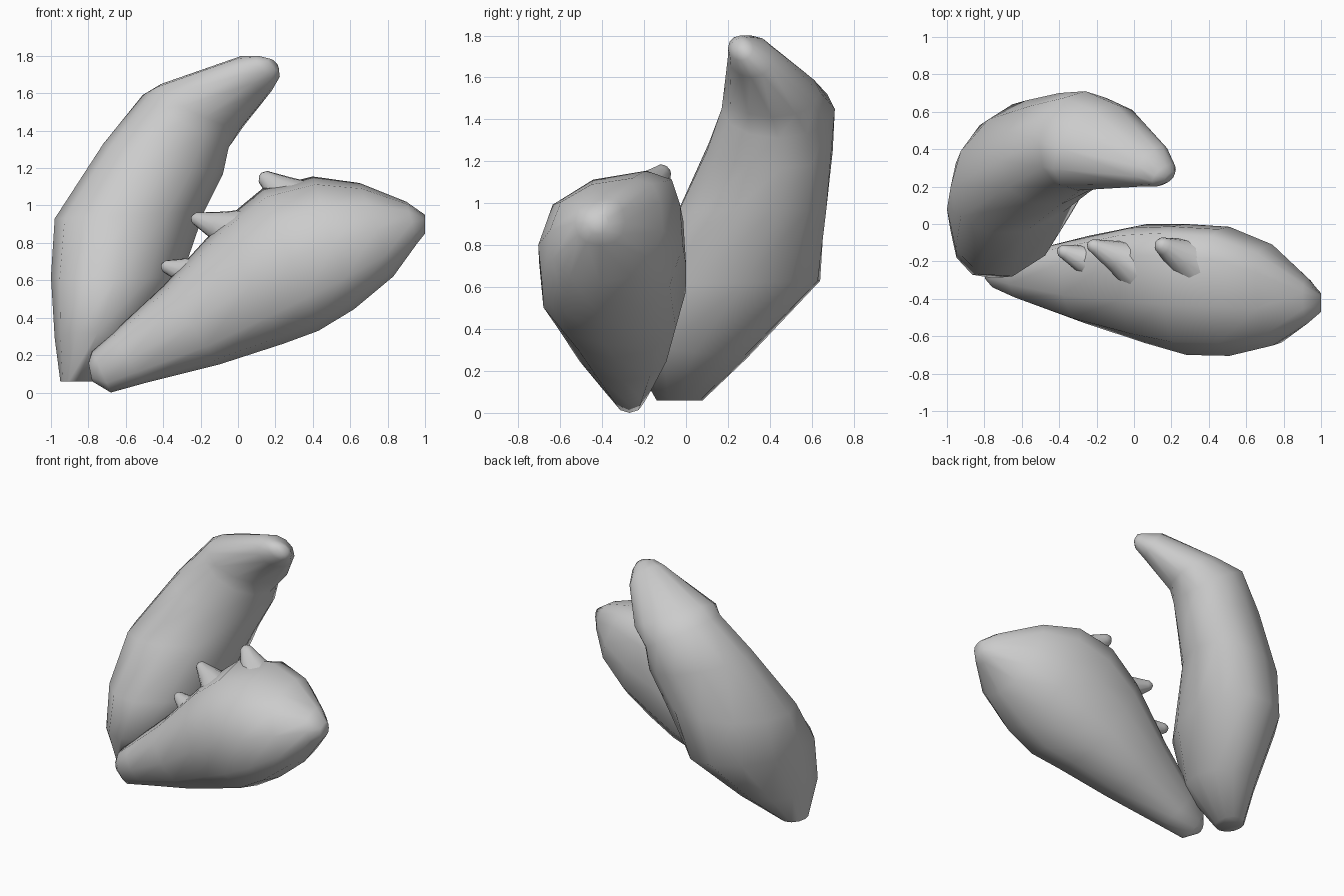
import bpy, bmesh, math
from mathutils import Vector

if "Cube" in bpy.data.objects:
    bpy.data.objects.remove(bpy.data.objects["Cube"])

SIDES = 12
grey = bpy.data.materials.new("shell_grey")
grey.diffuse_color = (0.6, 0.6, 0.6, 1)
grey.use_nodes = True
grey.node_tree.nodes["Principled BSDF"].inputs["Base Color"].default_value = grey.diffuse_color


def loft(name, sections, power=1.0, ridge=0.0):
    """Skin oval sections given as (centre, half axis u, half axis v).
    A power under 1 fills the corners; ridge pushes the +u side back in y."""
    bm = bmesh.new()
    rings = []
    for c, u, v in sections:
        c, u, v = Vector(c), Vector(u), Vector(v)
        ring = []
        for i in range(SIDES):
            a = 2 * math.pi * i / SIDES
            p, q = [math.copysign(abs(t) ** power, t) if abs(t) > 1e-6 else 0
                    for t in (math.cos(a), math.sin(a))]
            back = Vector((0, ridge * u.length * max(0, p) ** 5, 0))
            ring.append(bm.verts.new(c + u * p + v * q + back))
        rings.append(ring)
    for r0, r1 in zip(rings, rings[1:]):
        for i in range(SIDES):
            j = (i + 1) % SIDES
            bm.faces.new((r0[i], r0[j], r1[j], r1[i]))
    bm.faces.new(rings[0])
    bm.faces.new(rings[-1])
    bmesh.ops.recalc_face_normals(bm, faces=bm.faces)
    mesh = bpy.data.meshes.new(name)
    bm.to_mesh(mesh)
    bm.free()
    mesh.materials.append(grey)
    obj = bpy.data.objects.new(name, mesh)
    bpy.context.collection.objects.link(obj)
    bpy.ops.object.select_all(action='DESELECT')
    obj.select_set(True)
    bpy.context.view_layer.objects.active = obj
    bpy.ops.object.shade_smooth_by_angle(angle=math.radians(60))
    return obj


def tooth(name, tip, base, r_tip, r_base):
    """Blunt cone from the rounded tip into the pincer body."""
    tip, base = Vector(tip), Vector(base)
    d = (base - tip).normalized()
    u = d.cross(Vector((0, 1, 0))).normalized()
    v = d.cross(u)
    stops = [(tip - d * r_tip, r_tip * 0.35), (tip - d * r_tip * 0.6, r_tip * 0.8),
             (tip, r_tip), (tip.lerp(base, 0.35), r_tip * 0.6 + r_base * 0.33),
             (base, r_base)]
    loft(name, [(c, u * r, v * r) for c, r in stops])


# Tall hooked finger, bending over at the top
loft("upper_finger", [
    ((-0.86, -0.03, 0.06), (0.09, 0, 0), (0, 0.11, 0)),
    ((-0.75, 0.00, 0.29), (0.23, 0.04, 0), (0, 0.29, -0.03)),
    ((-0.65, 0.18, 0.62), (0.35, 0.10, 0), (0, 0.46, 0.01)),
    ((-0.58, 0.31, 0.95), (0.40, 0.11, 0.02), (0, 0.35, 0)),
    ((-0.40, 0.40, 1.25), (0.32, 0.06, -0.08), (0, 0.30, 0)),
    ((-0.28, 0.44, 1.45), (0.23, 0, -0.14), (0.02, 0.27, 0)),
    ((-0.20, 0.41, 1.53), (0.21, 0, -0.12), (0.10, 0.23, 0)),
    ((0.09, 0.31, 1.70), (0.07, 0, -0.10), (0.06, 0.11, 0)),
    ((0.16, 0.26, 1.74), (0.05, 0, -0.06), (0.04, 0.06, 0)),
    ((0.19, 0.25, 1.755), (0.02, 0, -0.03), (0.02, 0.03, 0)),
])

# Broad lower finger, ridged along the gripping edge, with a blunt point
loft("lower_finger", [
    ((-0.79, -0.26, 0.11), (-0.01, 0, 0.05), (0, 0.04, 0)),
    ((-0.73, -0.27, 0.11), (-0.05, 0, 0.11), (0, 0.08, 0)),
    ((-0.59, -0.28, 0.18), (-0.09, 0, 0.13), (0, 0.13, 0)),
    ((-0.25, -0.30, 0.36), (-0.15, 0, 0.21), (0, 0.235, 0)),
    ((0.07, -0.32, 0.58), (-0.17, 0.02, 0.32), (0, 0.32, 0)),
    ((0.28, -0.35, 0.71), (-0.15, 0.04, 0.38), (0, 0.35, 0)),
    ((0.51, -0.36, 0.80), (-0.11, 0.04, 0.355), (0, 0.345, 0)),
    ((0.74, -0.38, 0.87), (-0.09, 0.03, 0.25), (0, 0.27, 0)),
    ((0.93, -0.41, 0.91), (-0.03, 0, 0.11), (0, 0.12, 0)),
    ((1.00, -0.42, 0.90), (0, 0, 0.05), (0, 0.05, 0)),
], power=0.88, ridge=0.35)

# Three teeth along the gripping edge
tooth("tooth_top", (0.16, -0.12, 1.135), (0.42, -0.26, 0.94), 0.05, 0.20)
tooth("tooth_middle", (-0.21, -0.12, 0.925), (0.10, -0.26, 0.82), 0.04, 0.18)
tooth("tooth_bottom", (-0.37, -0.15, 0.67), (-0.08, -0.26, 0.60), 0.04, 0.16)
